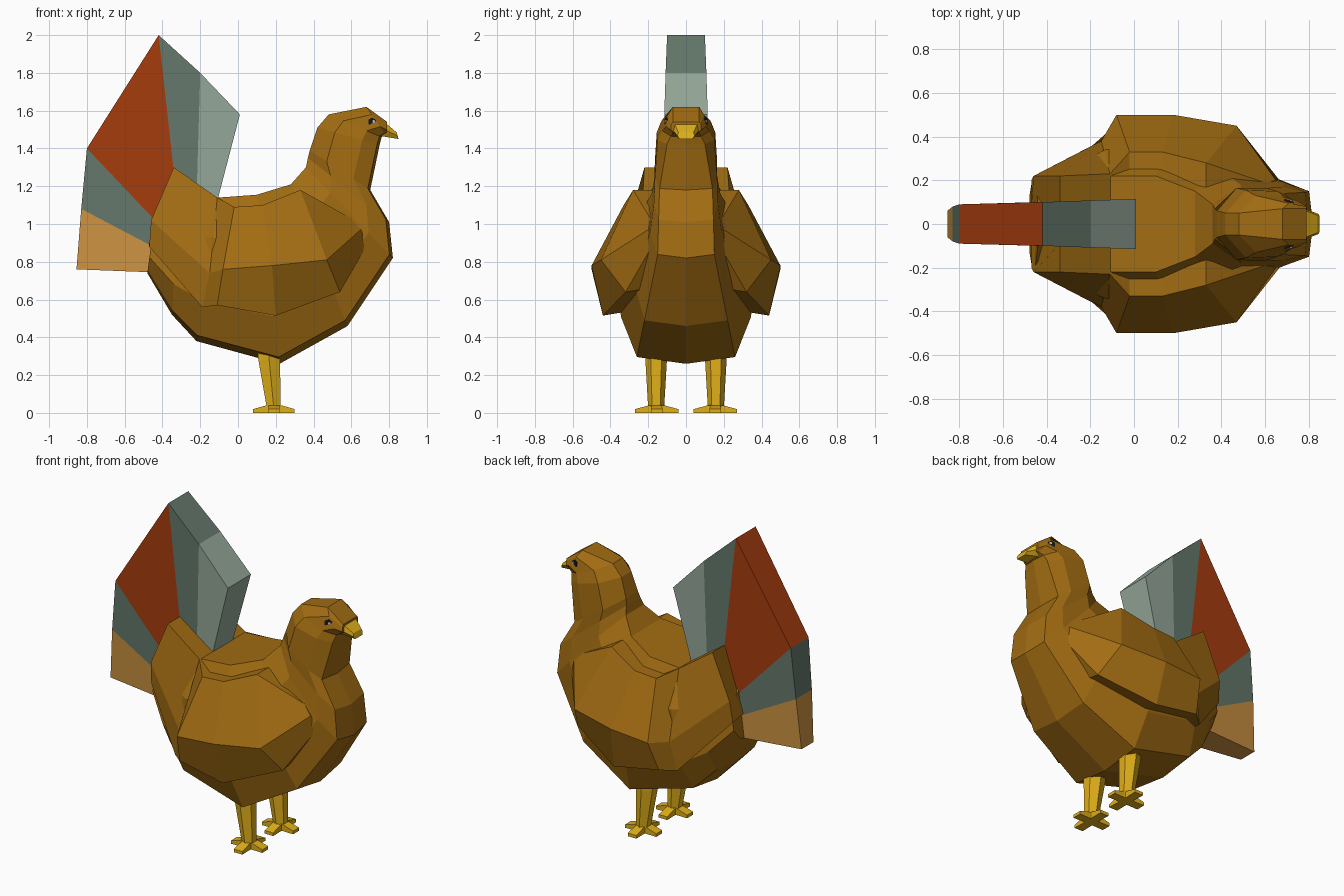
import bpy, bmesh, math
from mathutils import Vector

if "Cube" in bpy.data.objects:
    bpy.data.objects.remove(bpy.data.objects["Cube"])


def material(name, rgb):
    m = bpy.data.materials.new(name)
    m.diffuse_color = (*rgb, 1)
    m.use_nodes = True
    m.node_tree.nodes["Principled BSDF"].inputs["Base Color"].default_value = m.diffuse_color
    return m


BROWN = material("brown", (0.36, 0.15, 0.006))
YELLOW = material("yellow", (0.75, 0.43, 0.01))
RED = material("rust", (0.38, 0.045, 0.004))
SLATE = material("slate_green", (0.13, 0.19, 0.15))
PALE = material("pale_green", (0.30, 0.39, 0.32))
TAN = material("tan", (0.62, 0.30, 0.055))
BLACK = material("black", (0.01, 0.01, 0.012))
WHITE = material("white", (0.8, 0.8, 0.8))


def loft(name, rings, mat, mirror=False):
    """Skin a run of equal-sized closed rings and cap both ends."""
    bm = bmesh.new()
    rows = [[bm.verts.new(p) for p in r] for r in rings]
    n = len(rows[0])
    for a, b in zip(rows, rows[1:]):
        for i in range(n):
            j = (i + 1) % n
            bm.faces.new((a[i], a[j], b[j], b[i]))
    bm.faces.new(rows[0])
    bm.faces.new(rows[-1])
    bmesh.ops.recalc_face_normals(bm, faces=bm.faces)
    me = bpy.data.meshes.new(name)
    bm.to_mesh(me)
    bm.free()
    me.materials.append(mat)
    ob = bpy.data.objects.new(name, me)
    bpy.context.collection.objects.link(ob)
    if mirror:
        ob.modifiers.new("mirror", 'MIRROR').use_axis = (False, True, False)
    return ob


def body_ring(xt, zt, xb, zb, *widths):
    """Symmetric ring from a top point to a bottom point with four half-widths."""
    half = []
    for f, w, sag in zip((0, 0.28, 0.72, 0.96), widths, (0, 0, 0, 0)):
        half.append((xt + (xb - xt) * f, w, zt + (zb - zt) * f))
    mirrored = [(x, -y, z) for x, y, z in reversed(half)]
    return half + [(xb, 0, zb)] + mirrored


# Body, neck and head in one skin, tail end to face
body = [
    (-0.44, 1.04, -0.48, 0.74, 0.10, 0.19, 0.19, 0.13),
    (-0.32, 1.10, -0.35, 0.52, 0.10, 0.23, 0.27, 0.19),
    (-0.10, 1.14, -0.22, 0.38, 0.22, 0.34, 0.33, 0.24),
    (0.10, 1.155, 0.22, 0.26, 0.22, 0.36, 0.345, 0.26),
    (0.28, 1.21, 0.58, 0.46, 0.15, 0.27, 0.27, 0.22),
    (0.36, 1.30, 0.82, 0.82, 0.09, 0.18, 0.19, 0.15),
    (0.37, 1.35, 0.80, 1.01, 0.07, 0.165, 0.17, 0.145),
    (0.38, 1.39, 0.70, 1.18, 0.06, 0.165, 0.165, 0.14),
    (0.42, 1.51, 0.75, 1.42, 0.05, 0.155, 0.15, 0.10),
    (0.48, 1.58, 0.76, 1.46, 0.05, 0.13, 0.125, 0.08),
    (0.68, 1.62, 0.78, 1.475, 0.07, 0.095, 0.105, 0.07),
    (0.79, 1.54, 0.79, 1.48, 0.07, 0.08, 0.08, 0.06),
]
loft("body", [body_ring(*r) for r in body], BROWN)

# Wings: each section gives upper, crease and lower points of the outside
sections = [
    ((-0.34, 0.22, 1.30), (-0.46, 0.22, 1.02), (-0.47, 0.20, 0.88)),
    ((-0.11, 0.23, 1.14), (-0.15, 0.38, 0.74), (-0.19, 0.36, 0.56)),
    ((-0.02, 0.33, 1.09), (-0.08, 0.50, 0.76), (-0.11, 0.43, 0.57)),
    ((0.13, 0.33, 1.10), (0.18, 0.50, 0.78), (0.20, 0.44, 0.515)),
    ((0.33, 0.28, 1.18), (0.47, 0.45, 0.81), (0.54, 0.32, 0.64)),
    ((0.60, 0.19, 1.03), (0.65, 0.20, 0.97), (0.69, 0.17, 0.90)),
]
wing = []
for up, mid, low in sections:
    low_in = (low[0], low[1] - 0.12, low[2] + 0.02)
    up_in = (up[0], up[1] - 0.13, up[2])
    wing.append([up, mid, low, low_in, up_in])
loft("wings", wing, BROWN, True)

# Tail fan: wedge-shaped feathers sharing their side lines (inner xz, outer xz, half-width)
fan = [
    ((-0.11, 1.12), (0.01, 1.58), 0.115),
    ((-0.22, 1.12), (-0.20, 1.80), 0.108),
    ((-0.32, 1.10), (-0.42, 2.00), 0.10),
    ((-0.44, 1.02), (-0.80, 1.40), 0.09),
    ((-0.45, 0.88), (-0.83, 1.08), 0.08),
    ((-0.47, 0.745), (-0.855, 0.76), 0.06),
]


def fan_ring(inner, outer, w):
    (a, b), (c, d) = inner, outer
    return [(a, -0.1, b), (c, -w, d), (c, w, d), (a, 0.1, b)]


for k, mat in enumerate((PALE, SLATE, RED, SLATE, TAN)):
    loft(f"tail_feather_{k + 1}", [fan_ring(*fan[k]), fan_ring(*fan[k + 1])], mat)


# Beak
def beak_ring(x, zt, xb, zb, wt, wb):
    zm = (zt + zb) / 2
    return [(x, -wt, zt), (x, wt, zt), ((x + xb) / 2, wt * 1.15, zm),
            (xb, wb, zb), (xb, -wb, zb), ((x + xb) / 2, -wt * 1.15, zm)]


loft("beak", [beak_ring(0.775, 1.54, 0.76, 1.465, 0.065, 0.05),
              beak_ring(0.84, 1.485, 0.85, 1.45, 0.04, 0.035)], YELLOW)


# Eyes with a small highlight
def eye_part(name, centre, r, mat):
    x, y, z = centre
    rings = []
    for dy in (-0.02, 0.012):
        rings.append([(x + r * math.cos(a), y + dy - 0.35 * r * math.cos(a), z + r * math.sin(a))
                      for a in (math.tau * (i + 0.5) / 6 for i in range(6))])
    loft(name, rings, mat, True)


eye_part("eyes", (0.71, 0.096, 1.54), 0.023, BLACK)
eye_part("eye_highlights", (0.719, 0.099, 1.543), 0.008, WHITE)


# Legs
def leg_ring(x, z, rx, ry):
    return [(x + rx * math.cos(a), 0.158 + ry * math.sin(a), z)
            for a in (math.tau * i / 6 + math.pi / 2 for i in range(6))]


loft("legs", [leg_ring(0.16, 0.36, 0.07, 0.06),
              leg_ring(0.165, 0.28, 0.066, 0.057),
              leg_ring(0.19, 0.02, 0.042, 0.042)], YELLOW, True)

# Feet: four flat toes in a cross
for k, length in enumerate((0.11, 0.115, 0.11, 0.115)):
    a = math.pi / 2 * k
    along = Vector((math.cos(a), math.sin(a), 0))
    side = Vector((-along.y, along.x, 0))
    hub = Vector((0.19, 0.155, 0))
    rings = []
    for d, w, h in ((-0.02, 0.035, 0.042), (0.04, 0.028, 0.04), (length, 0.03, 0.02)):
        p, up = hub + along * d, Vector((0, 0, h))
        rings.append([p - side * w, p + side * w, p + side * w + up, p - side * w + up])
    loft(f"toes_{k + 1}", rings, YELLOW, True)
